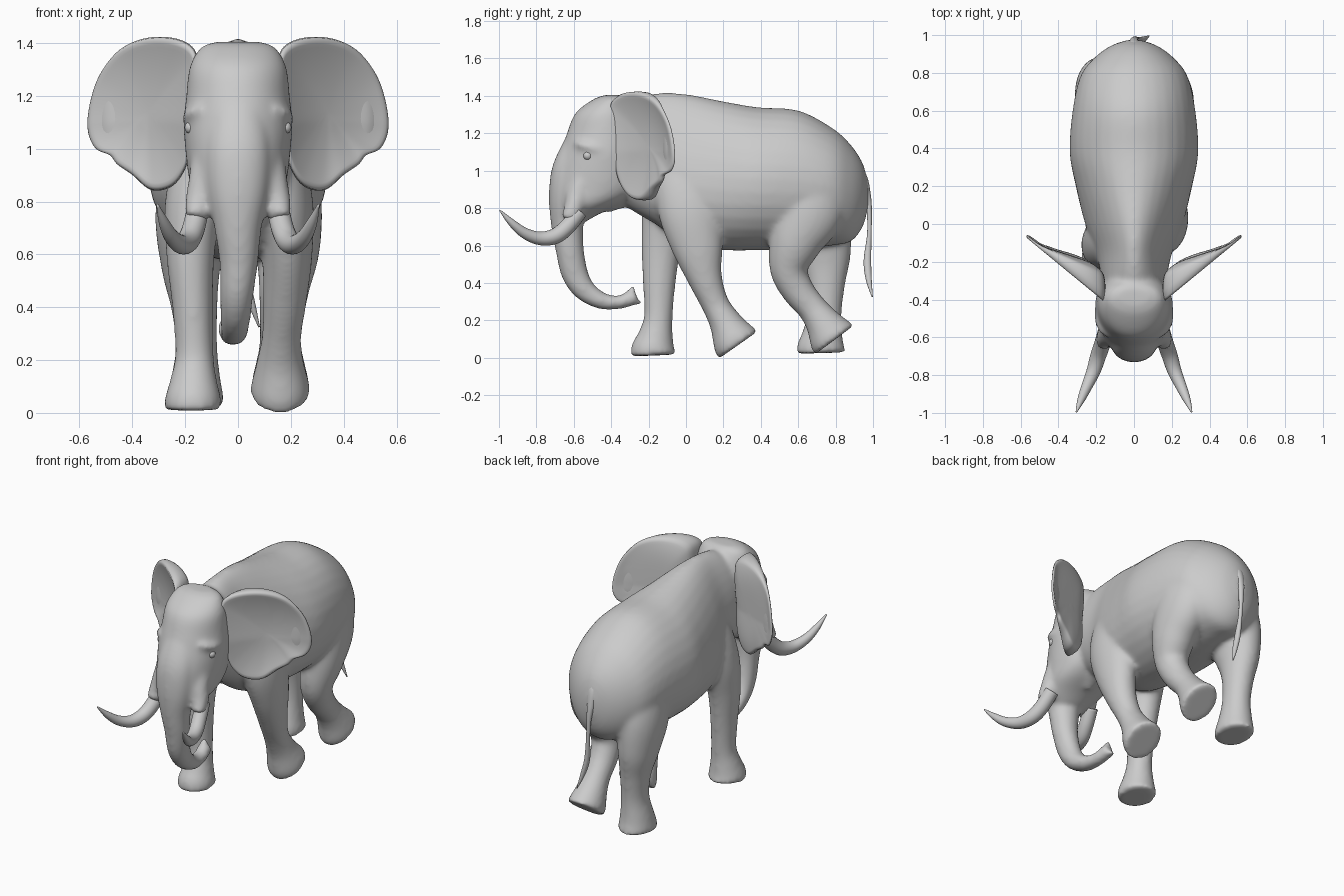
import bpy, bmesh
from math import cos, sin, pi
from mathutils import Vector


def spline(pts, steps, closed=False):
    """Catmull-Rom interpolation of equal-length tuples."""
    n, out = len(pts), []
    for i in range(n if closed else n - 1):
        q = [pts[k % n] if closed else pts[max(0, min(n - 1, k))] for k in range(i - 1, i + 3)]
        for s in range(steps):
            t = s / steps
            out.append(tuple(0.5 * (2 * b + (c - a) * t + (2 * a - 5 * b + 4 * c - d) * t * t
                                    + (3 * b - a - 3 * c + d) * t ** 3) for a, b, c, d in zip(*q)))
    if not closed:
        out.append(tuple(pts[-1]))
    return out


def tube(bm, stations, axis=None, taper=0.0, sides=32):
    """Loft elliptic rings; station = x, y, z, half width, half depth[, taper]."""
    st = spline([s if len(s) == 6 else (*s, taper) for s in stations], 6)
    P = [Vector(s[:3]) for s in st]
    rings = []
    for i, s in enumerate(st):
        T = Vector(axis) if axis else (P[min(i + 1, len(P) - 1)] - P[max(i - 1, 0)]).normalized()
        S = Vector((1, 0, 0))
        S = (S - T * T.dot(S)).normalized()
        U = T.cross(S)
        ring = []
        for k in range(sides):
            a = 2 * pi * k / sides
            w = max(s[3], .002) * (1 - s[5] * sin(a))
            ring.append(bm.verts.new(P[i] + S * w * cos(a) + U * max(s[4], .002) * sin(a)))
        rings.append(ring)
    for r0, r1 in zip(rings, rings[1:]):
        for k in range(sides):
            j = (k + 1) % sides
            bm.faces.new((r0[k], r0[j], r1[j], r1[k]))
    bm.faces.new(rings[0][::-1])
    bm.faces.new(rings[-1])


def finish(bm, name):
    bmesh.ops.recalc_face_normals(bm, faces=bm.faces)
    for f in bm.faces:
        f.smooth = True
    me = bpy.data.meshes.new(name)
    bm.to_mesh(me)
    bm.free()
    ob = bpy.data.objects.new(name, me)
    bpy.context.collection.objects.link(ob)
    return ob


bm = bmesh.new()

# torso and neck, rump to head
tube(bm, [(0, .975, .87, .03, .06, 0), (0, .945, .87, .12, .17, 0), (0, .88, .88, .21, .26, 0),
          (0, .78, .915, .285, .315, .02), (0, .6, .95, .325, .372, .05), (0, .38, .957, .34, .383, .08),
          (0, .2, .973, .305, .398, .16), (0, 0, 1.005, .25, .405, .28), (0, -.15, 1.06, .195, .355, .3),
          (0, -.3, 1.09, .17, .295, .12), (0, -.42, 1.1, .15, .2, 0)], axis=(0, -1, 0))

# head, crown to muzzle
tube(bm, [(0, -.385, 1.405, .08, .045), (0, -.4, 1.385, .14, .09), (0, -.43, 1.31, .183, .16),
          (0, -.44, 1.2, .196, .197), (0, -.45, 1.1, .206, .218), (0, -.46, 1.0, .2, .242),
          (0, -.48, .9, .188, .24), (0, -.52, .83, .172, .19), (0, -.58, .77, .13, .12),
          (0, -.61, .73, .09, .08)], axis=(0, 0, -1), taper=.06)

# lower jaw
tube(bm, [(0, -.22, .98, .1, .1), (0, -.32, .89, .1, .08), (0, -.39, .83, .06, .05),
          (0, -.425, .785, .025, .02)])

# trunk
tube(bm, [(0, -.58, 1.15, .1, .07), (0, -.63, 1.0, .12, .088), (0, -.645, .85, .115, .088),
          (0, -.635, .7, .09, .085), (.003, -.622, .58, .075, .076), (-.005, -.595, .45, .064, .072),
          (-.01, -.54, .36, .058, .06), (-.015, -.45, .304, .052, .046), (-.025, -.36, .296, .045, .037),
          (-.035, -.295, .318, .042, .042), (-.04, -.265, .328, .038, .036)])
# trunk fingertips
tube(bm, [(-.04, -.31, .32, .035, .03), (-.04, -.29, .355, .028, .022), (-.04, -.285, .388, .014, .01)])
tube(bm, [(-.04, -.3, .302, .033, .022), (-.04, -.26, .297, .028, .016), (-.04, -.232, .293, .014, .009)])

for s in (-1, 1):
    # tusk sockets and brow ridges
    tube(bm, [(s * .11, -.53, 1.02, .06, .06), (s * .128, -.575, .88, .06, .065),
              (s * .148, -.6, .8, .053, .053), (s * .162, -.63, .735, .043, .043)])
    tube(bm, [(s * .13, -.59, 1.15, .02, .02), (s * .165, -.55, 1.135, .03, .024),
              (s * .185, -.49, 1.12, .028, .024), (s * .18, -.42, 1.1, .02, .02)])

# standing front leg
tube(bm, [(-.07, -.04, 1.18, .05, .08), (-.125, -.06, 1.0, .1, .14), (-.168, -.1, .8, .108, .135),
          (-.18, -.132, .6, .092, .108), (-.172, -.143, .4, .077, .088), (-.165, -.148, .22, .073, .077),
          (-.168, -.162, .12, .09, .094), (-.17, -.175, .05, .108, .118), (-.17, -.175, .012, .108, .122)])
# striding front leg
tube(bm, [(.07, 0, 1.18, .05, .08), (.13, 0, 1.0, .1, .16), (.174, .02, .8, .11, .172),
          (.186, .06, .6, .096, .14), (.178, .1, .43, .083, .095), (.165, .155, .29, .075, .075),
          (.16, .21, .19, .09, .088), (.16, .258, .1, .112, .122), (.16, .279, .068, .112, .128)])
# standing hind leg
tube(bm, [(-.08, .6, 1.14, .06, .1), (-.14, .63, .98, .13, .17), (-.175, .69, .75, .138, .19),
          (-.178, .735, .55, .112, .15), (-.165, .748, .4, .088, .105), (-.157, .743, .25, .079, .09),
          (-.16, .73, .13, .094, .107), (-.16, .722, .06, .106, .128), (-.16, .722, .025, .106, .132)])
# striding hind leg
tube(bm, [(.08, .6, 1.14, .06, .1), (.14, .63, .98, .13, .18), (.178, .65, .8, .138, .2),
          (.188, .585, .62, .122, .145), (.175, .55, .475, .097, .103), (.165, .598, .36, .084, .088),
          (.16, .675, .265, .079, .08), (.16, .73, .19, .092, .096), (.16, .775, .12, .108, .126),
          (.16, .793, .095, .108, .13)])

# fuse the flesh into one smooth skin
body = finish(bm, "body")
m = body.modifiers.new("fuse", 'REMESH')
m.mode, m.voxel_size, m.use_smooth_shade = 'VOXEL', .012, True
m = body.modifiers.new("soften", 'SMOOTH')
m.factor, m.iterations = .5, 20

# ear: cupped front sheet and a back sheet that thickens toward the neck
outline = [(.15, 1.3), (.165, 1.38), (.24, 1.42), (.35, 1.42), (.45, 1.375), (.525, 1.28), (.562, 1.17),
           (.57, 1.07), (.54, 1.0), (.485, .975), (.458, .94), (.4, .9), (.33, .842), (.25, .855),
           (.2, .92), (.18, 1.0), (.17, 1.1), (.155, 1.2)]
edge = spline(outline, 4, closed=True)
n, N, cx, cz = len(edge), 10, .34, 1.14
bm = bmesh.new()


def ear_point(ex, ez, r, back):
    x, z = cx + (ex - cx) * r, cz + (ez - cz) * r
    y = -.385 + (x - .2) * .83 + .1 * max(0, 1.1 - z)
    if back:
        y += .025 + .5 * max(0, .5 - x) * (1 - .3 * r ** 4)
    else:
        y += .06 * (1 - r * r)
    return bm.verts.new((x, y, z))


rims = []
for back in (False, True):
    rings = [[ear_point(ex, ez, i / N, back) for ex, ez in edge] for i in range(1, N + 1)]
    mid = ear_point(cx, cz, 0, back)
    for k in range(n):
        j = (k + 1) % n
        bm.faces.new((mid, rings[0][k], rings[0][j]))
        for a, b in zip(rings, rings[1:]):
            bm.faces.new((a[k], b[k], b[j], a[j]))
    rims.append(rings[-1])
for k in range(n):
    j = (k + 1) % n
    bm.faces.new((rims[0][k], rims[0][j], rims[1][j], rims[1][k]))
ears = finish(bm, "ears")
ears.modifiers.new("mirror", 'MIRROR')
m = ears.modifiers.new("round", 'SUBSURF')
m.levels = m.render_levels = 1

# tusks
bm = bmesh.new()
tube(bm, [(.15, -.57, .78, .042, .042), (.168, -.635, .7, .043, .043), (.19, -.7, .65, .042, .042),
          (.215, -.78, .638, .037, .036), (.25, -.86, .665, .029, .029), (.28, -.93, .72, .02, .02),
          (.305, -.995, .788, .004, .004)], sides=20)
finish(bm, "tusks").modifiers.new("mirror", 'MIRROR')

# tail with tuft
bm = bmesh.new()
tube(bm, [(0, .87, 1.04, .03, .03), (0, .935, .97, .035, .03), (0, .966, .87, .024, .022),
          (.006, .98, .78, .015, .014), (.012, .98, .66, .012, .012), (.025, .97, .52, .016, .02),
          (.05, .977, .42, .014, .016), (.08, .996, .325, .003, .003)], sides=16)
finish(bm, "tail")

# eyes
bm = bmesh.new()
bmesh.ops.create_uvsphere(bm, u_segments=20, v_segments=12, radius=.024)
bmesh.ops.translate(bm, verts=bm.verts, vec=(.178, -.525, 1.08))
finish(bm, "eyes").modifiers.new("mirror", 'MIRROR')
